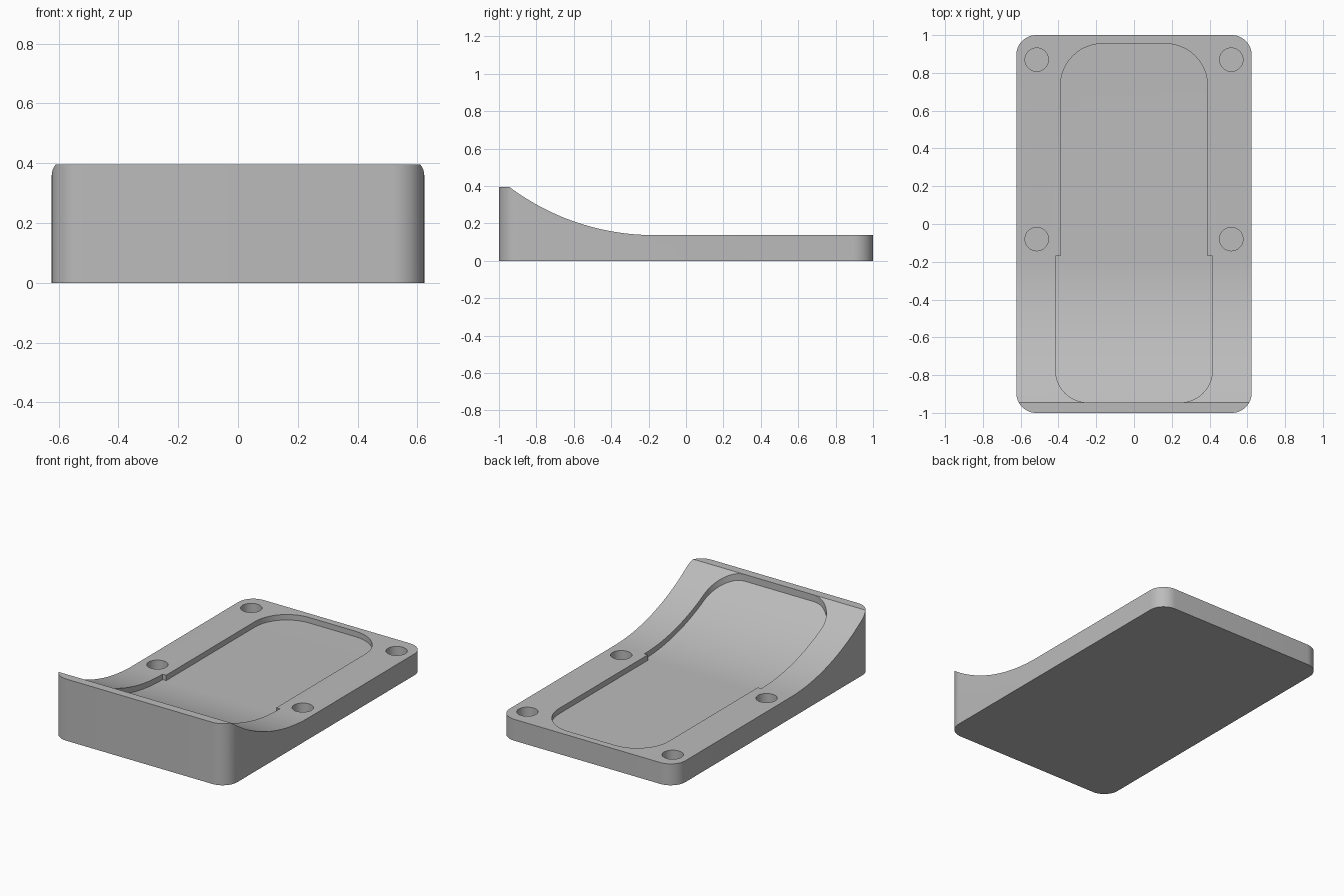
import bpy, bmesh, math

cube = bpy.data.objects.get("Cube")
if cube:
    bpy.data.objects.remove(cube)

HALF_W, CREST_Y, FLAT_Y = 0.623, -0.945, -0.17
CREST_Z, FLAT_Z = 0.395, 0.137
DEPTH = 0.035
RUN, RISE = FLAT_Y - CREST_Y, CREST_Z - FLAT_Z
RADIUS = (RUN ** 2 + RISE ** 2) / (2 * RISE)


def prism(name, points, offset):
    """Solid swept from a closed outline along an offset vector."""
    bm = bmesh.new()
    face = bm.faces.new([bm.verts.new(p) for p in points])
    top = bmesh.ops.extrude_face_region(bm, geom=[face])["geom"]
    bmesh.ops.translate(bm, vec=offset,
                        verts=[v for v in top if isinstance(v, bmesh.types.BMVert)])
    bmesh.ops.recalc_face_normals(bm, faces=bm.faces)
    mesh = bpy.data.meshes.new(name)
    bm.to_mesh(mesh)
    bm.free()
    obj = bpy.data.objects.new(name, mesh)
    bpy.context.collection.objects.link(obj)
    return obj


def corner(cx, cy, r, start, steps=12):
    """Quarter circle of plan points, counter-clockwise."""
    angles = [start + math.pi / 2 * i / steps for i in range(steps + 1)]
    return [(cx + r * math.cos(a), cy + r * math.sin(a)) for a in angles]


def boolean(target, tool, operation):
    mod = target.modifiers.new("cut", "BOOLEAN")
    mod.operation, mod.object, mod.solver = operation, tool, "EXACT"
    bpy.context.view_layer.objects.active = target
    bpy.ops.object.modifier_apply(modifier=mod.name)
    bpy.data.objects.remove(tool)


def ramp(name, drop, margin):
    """Side profile: flat deck rising in a concave arc towards the front."""
    r = RADIUS + drop
    reach = math.asin(RUN / RADIUS) if not drop else math.asin((RUN + margin) / r)
    arc = [(FLAT_Y - r * math.sin(reach * i / 40),
            FLAT_Z + RADIUS - r * math.cos(reach * i / 40)) for i in range(41)]
    end = arc[-1][1]
    side = [(-1 - margin, -margin), (1 + margin, -margin), (1 + margin, FLAT_Z - drop)]
    side += arc + [(-1 - margin, end)]
    return prism(name, [(-1, y, z) for y, z in side], (2, 0, 0))


def plan(points, z, height, name):
    return prism(name, [(x, y, z) for x, y in points], (0, 0, height))


# Body: rounded plan outline trimmed by the swept side profile
r = 0.105
outline = []
for i, (sx, sy) in enumerate([(1, 1), (-1, 1), (-1, -1), (1, -1)]):
    outline += corner(sx * (HALF_W - r), sy * (1 - r), r, i * math.pi / 2)
body = plan(outline, 0, 1, "body")
trim = ramp("trim", 0, 0.05)
for v in trim.data.vertices:      # run past the base so only the top is trimmed
    if v.co.z > 0.39:
        v.co.z = CREST_Z
boolean(body, trim, "INTERSECT")

# Shallow recess: narrow over the deck, slightly wider over the curve
half = corner(0.39 - 0.225, 0.955 - 0.225, 0.225, 0)
front = corner(0.415 - 0.17, CREST_Y + 0.17, 0.17, -math.pi / 2)
right = front + [(0.415, FLAT_Y), (0.39, FLAT_Y)] + half
left = [(-x, y) for x, y in reversed(right)]
recess = plan(right + left, 0.02, 1, "recess")
boolean(recess, ramp("recess_floor", DEPTH, 0.05), "DIFFERENCE")
boolean(body, recess, "DIFFERENCE")

# Four blind screw holes in the deck
for x in (-0.515, 0.515):
    for y in (-0.08, 0.87):
        circle = [(x + 0.062 * math.cos(math.tau * i / 40),
                   y + 0.062 * math.sin(math.tau * i / 40)) for i in range(40)]
        boolean(body, plan(circle, 0.04, 0.5, "hole"), "DIFFERENCE")

# Single grey finish
grey = bpy.data.materials.new("light grey")
grey.use_nodes = True
colour = (0.5, 0.5, 0.5, 1)
grey.diffuse_color = colour
grey.node_tree.nodes["Principled BSDF"].inputs["Base Color"].default_value = colour
body.data.materials.clear()
body.data.materials.append(grey)
for p in body.data.polygons:
    p.material_index = 0

bpy.ops.object.select_all(action="DESELECT")
body.select_set(True)
bpy.context.view_layer.objects.active = body
bpy.ops.object.shade_smooth_by_angle(angle=math.radians(25))
